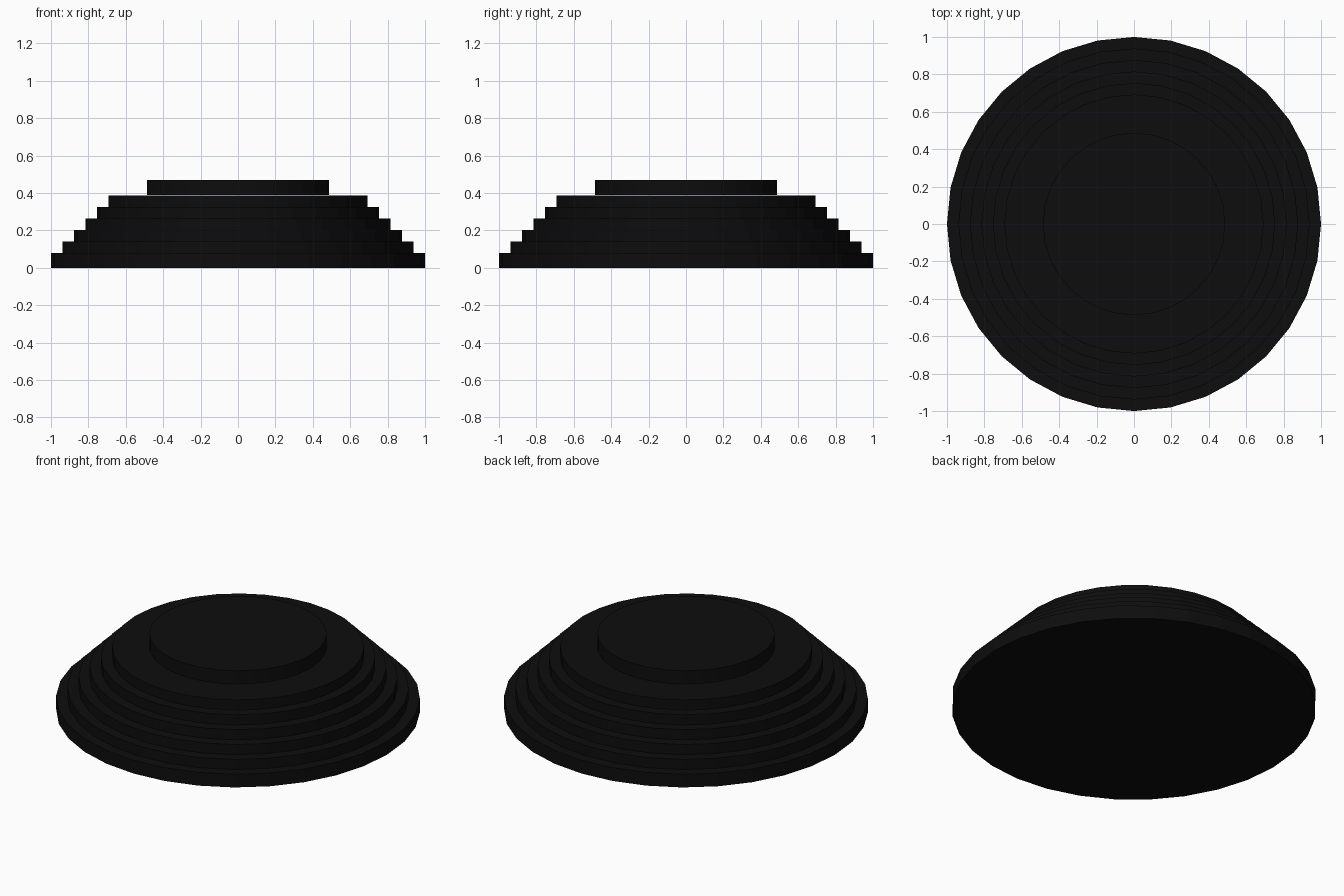
import bpy

if "Cube" in bpy.data.objects:
    bpy.data.objects.remove(bpy.data.objects["Cube"])

# One near-black colour
mat = bpy.data.materials.new("soft_black")
mat.diffuse_color = (0.004, 0.004, 0.004, 1.0)
mat.use_nodes = True
mat.node_tree.nodes["Principled BSDF"].inputs["Base Color"].default_value = mat.diffuse_color

SIDES = 32
THICK = 0.08


def disc(name, radius, top):
    """Flat 32-sided disc whose upper face lies at the given height."""
    bpy.ops.mesh.primitive_cylinder_add(
        vertices=SIDES, radius=radius, depth=THICK,
        location=(0, 0, top - THICK / 2))
    ob = bpy.context.object
    ob.name = name
    ob.data.materials.append(mat)
    return ob


# Six evenly stepped tiers, each overlapping the one below
for i in range(6):
    disc(f"step_{i + 1}", 1.0 - 0.0615 * i, THICK + 0.0615 * i)

# Smaller platform on top
disc("top_platform", 0.487, 0.468)
